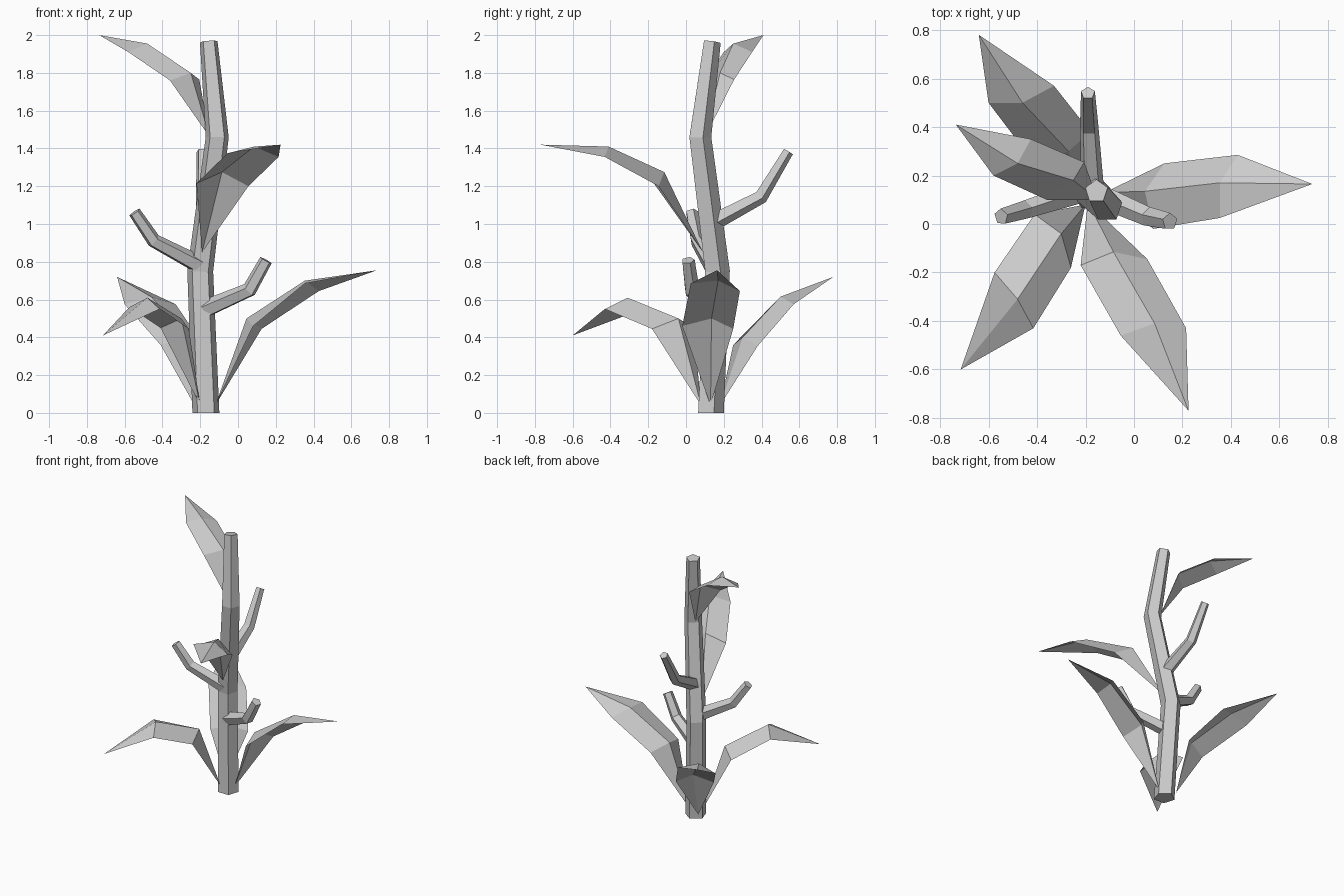
import bpy, bmesh, math
from mathutils import Vector

cube = bpy.data.objects.get("Cube")
if cube:
    bpy.data.objects.remove(cube, do_unlink=True)

# One flat material for the whole plant
grey = bpy.data.materials.new("plain_grey")
grey.use_nodes = True
colour = (0.6, 0.6, 0.6, 1)
grey.diffuse_color = colour
grey.node_tree.nodes["Principled BSDF"].inputs["Base Color"].default_value = colour


def finish(name, bm, solid=False):
    if solid:
        bmesh.ops.recalc_face_normals(bm, faces=bm.faces)
    mesh = bpy.data.meshes.new(name)
    bm.to_mesh(mesh)
    bm.free()
    mesh.materials.append(grey)
    obj = bpy.data.objects.new(name, mesh)
    bpy.context.collection.objects.link(obj)


def stalk(name, path, radii, flat_base=False):
    """Five-sided tube whose rings follow the path, with capped ends."""
    bm = bmesh.new()
    pts = [Vector(p) for p in path]
    rings = []
    for i, p in enumerate(pts):
        before = (p - pts[max(i - 1, 0)]).normalized()
        after = (pts[min(i + 1, len(pts) - 1)] - p).normalized()
        axis = Vector((0, 0, 1)) if flat_base and i == 0 else (before + after).normalized()
        turn = Vector((0, 0, 1)).rotation_difference(axis)
        ring = []
        for k in range(5):
            a = math.pi / 2 + k * math.tau / 5
            ring.append(bm.verts.new(p + turn @ Vector((math.cos(a), math.sin(a), 0)) * radii[i]))
        rings.append(ring)
    for lo, hi in zip(rings, rings[1:]):
        for k in range(5):
            n = (k + 1) % 5
            bm.faces.new((lo[k], lo[n], hi[n], hi[k]))
    bm.faces.new(rings[0][::-1])
    bm.faces.new(rings[-1])
    finish(name, bm, True)


def leaf(name, base, near, far, tip):
    """Folded blade: base point, two rows of (left, ridge, right), tip point."""
    bm = bmesh.new()
    b, t = bm.verts.new(base), bm.verts.new(tip)
    r1 = [bm.verts.new(p) for p in near]
    r2 = [bm.verts.new(p) for p in far]
    for k in range(2):
        bm.faces.new((b, r1[k + 1], r1[k]))
        bm.faces.new((r1[k], r1[k + 1], r2[k + 1], r2[k]))
        bm.faces.new((r2[k], r2[k + 1], t))
    bmesh.ops.recalc_face_normals(bm, faces=bm.faces)
    if sum(f.normal.z for f in bm.faces) < 0:
        bmesh.ops.reverse_faces(bm, faces=bm.faces)
    finish(name, bm)


# Trunk and side branches
stalk("trunk", [(-.17, .125, 0), (-.2, .16, .75), (-.11, .07, 1.46), (-.155, .135, 1.965)],
      [.075, .072, .064, .049], True)
stalk("left_branch", [(-.17, .13, .55), (.06, .03, .65), (.148, .01, .808)], [.05, .042, .036])
stalk("right_branch", [(-.2, .14, .78), (-.445, .06, .91), (-.548, .03, 1.062)], [.05, .04, .034])
stalk("back_branch", [(-.17, .12, 1.0), (-.185, .395, 1.145), (-.19, .54, 1.385)], [.05, .04, .03])

# Leaves
leaf("left_leaf", (-.12, .13, .04),
     [(.08, -.02, .46), (.045, .135, .5), (.125, .25, .445)],
     [(.354, .025, .685), (.354, .17, .7), (.428, .285, .645)], (.735, .165, .755))
leaf("front_leaf", (-.19, .09, .85),
     [(-.22, -.17, 1.215), (-.085, -.115, 1.275), (.055, -.145, 1.2)],
     [(-.055, -.46, 1.375), (.085, -.41, 1.41), (.215, -.43, 1.355)], (.225, -.77, 1.42))
leaf("back_right_leaf", (-.23, .18, .04),
     [(-.41, .25, .36), (-.27, .3, .4), (-.18, .38, .355)],
     [(-.6, .5, .575), (-.46, .5, .615), (-.33, .57, .575)], (-.64, .78, .72))
leaf("front_right_leaf", (-.2, .08, .04),
     [(-.41, .04, .45), (-.3, -.04, .5), (-.26, -.18, .445)],
     [(-.575, -.2, .56), (-.48, -.31, .61), (-.415, -.43, .55)], (-.715, -.6, .41))
leaf("top_leaf", (-.15, .1, 1.46),
     [(-.36, .1, 1.76), (-.25, .18, 1.8), (-.205, .255, 1.765)],
     [(-.58, .2, 1.91), (-.48, .25, 1.955), (-.425, .35, 1.91)], (-.735, .41, 2.0))
